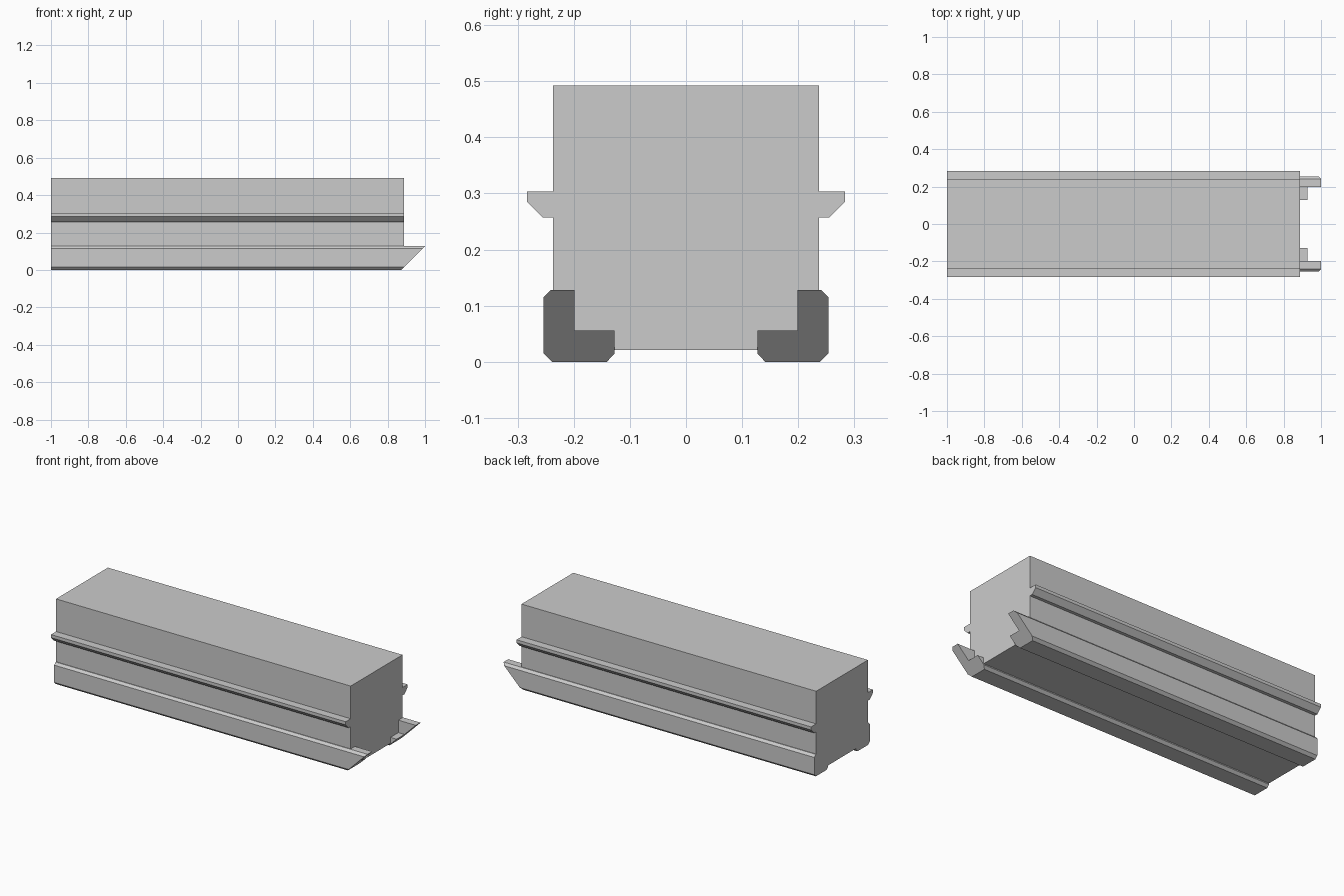
import bpy
import bmesh

cube = bpy.data.objects.get("Cube")
if cube:
    bpy.data.objects.remove(cube, do_unlink=True)

grey = bpy.data.materials.new("plain grey")
grey.use_nodes = True
colour = (0.6, 0.6, 0.6, 1)
grey.diffuse_color = colour
grey.node_tree.nodes["Principled BSDF"].inputs["Base Color"].default_value = colour

BACK, END = -1.0, 0.888


def extrude_profile(name, profile, side=1, slope=0.0, end=END):
    """Extrude a (y, z) profile along x; slope leans the +x end with height."""
    bm = bmesh.new()
    rings = [[bm.verts.new((x + lean * z, side * y, z)) for y, z in profile]
             for x, lean in ((BACK, 0), (end, slope))]
    bm.faces.new(rings[0])
    bm.faces.new(rings[1])
    for i in range(len(profile)):
        j = (i + 1) % len(profile)
        bm.faces.new((rings[0][i], rings[0][j], rings[1][j], rings[1][i]))
    bmesh.ops.recalc_face_normals(bm, faces=bm.faces[:])
    mesh = bpy.data.meshes.new(name)
    bm.to_mesh(mesh)
    bm.free()
    mesh.materials.append(grey)
    obj = bpy.data.objects.new(name, mesh)
    bpy.context.collection.objects.link(obj)
    return obj


# Main block
W = 0.237
extrude_profile("main_block", [(-W, 0.021), (W, 0.021), (W, 0.492), (-W, 0.492)])

# Side ridge with a chamfered underside, and L-shaped runner with a raked tip
ridge = [(0.2, 0.257), (0.255, 0.257), (0.283, 0.285), (0.283, 0.303), (0.2, 0.303)]
runner = [(0.141, 0), (0.239, 0), (0.254, 0.015), (0.254, 0.115), (0.241, 0.128),
          (0.199, 0.128), (0.199, 0.056), (0.127, 0.056), (0.127, 0.015)]
for label, side in (("left", 1), ("right", -1)):
    extrude_profile(label + "_side_ridge", ridge, side)
    extrude_profile(label + "_runner", runner, side, slope=1.0, end=0.872)
